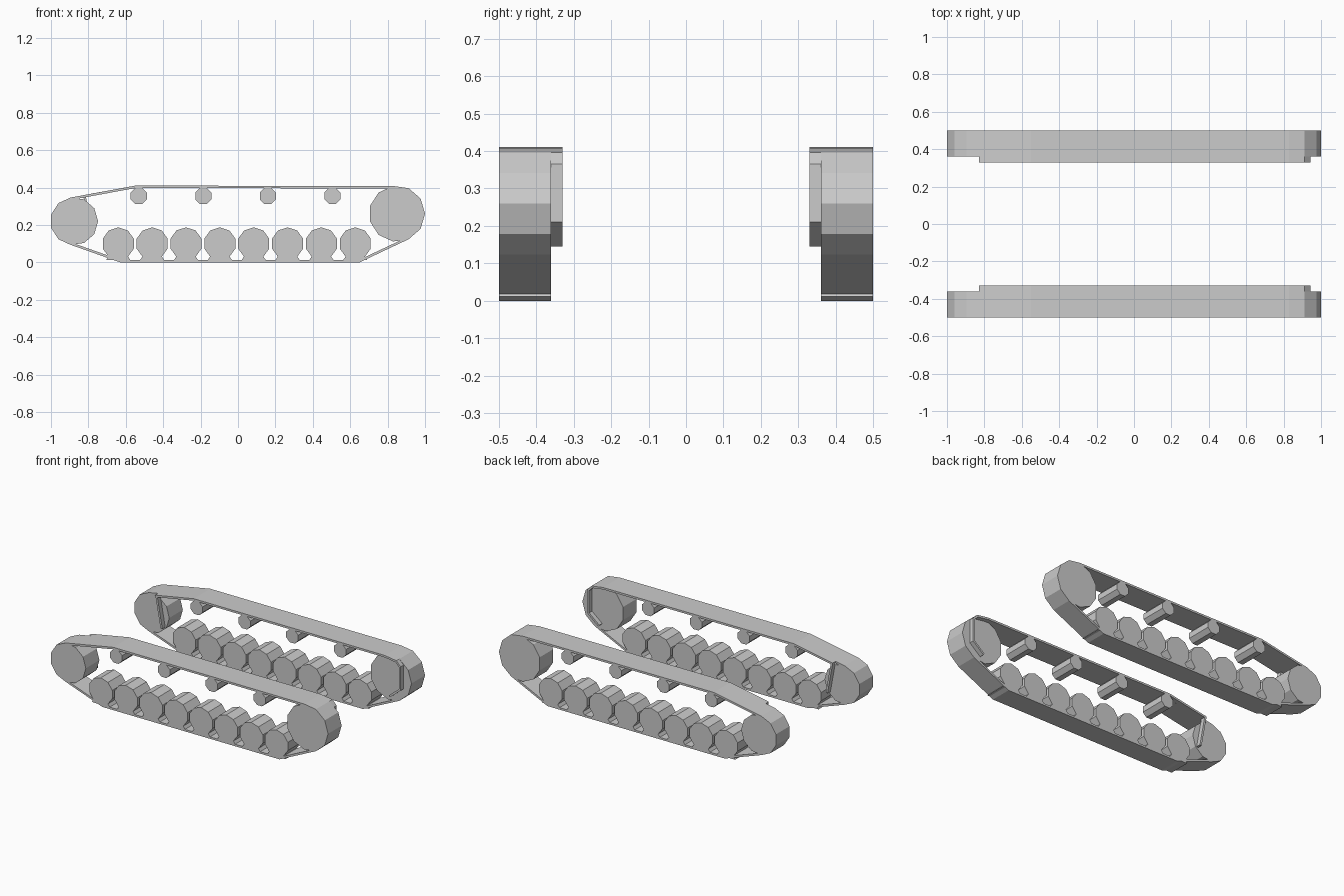
import bpy, bmesh, math
from mathutils import Vector

if "Cube" in bpy.data.objects:
    bpy.data.objects.remove(bpy.data.objects["Cube"])

INNER, OUTER, FLANGE = 0.36, 0.5, 0.33


def finish(name, bm):
    bmesh.ops.recalc_face_normals(bm, faces=bm.faces)
    me = bpy.data.meshes.new(name)
    bm.to_mesh(me)
    bm.free()
    ob = bpy.data.objects.new(name, me)
    bpy.context.collection.objects.link(ob)
    mod = ob.modifiers.new("other_side", 'MIRROR')
    mod.use_axis = (False, True, False)
    return ob


def ngon(cx, cz, r, n, start=0.0):
    return [(cx + r * math.cos(start + 2 * math.pi * i / n),
             cz + r * math.sin(start + 2 * math.pi * i / n)) for i in range(n)]


def prism(name, pts, y0, y1):
    bm = bmesh.new()
    a = [bm.verts.new((x, y0, z)) for x, z in pts]
    b = [bm.verts.new((x, y1, z)) for x, z in pts]
    bm.faces.new(a)
    bm.faces.new(b[::-1])
    for i in range(len(pts)):
        j = (i + 1) % len(pts)
        bm.faces.new((a[i], a[j], b[j], b[i]))
    return finish(name, bm)


def band(name, pts, y0, y1, t, closed):
    """Strip of thickness t, running clockwise, thickened to its right side."""
    n = len(pts)
    p = [Vector(q) for q in pts]
    inner = []
    for i in range(n):
        d1 = p[i] - p[i - 1] if closed or i > 0 else p[1] - p[0]
        d2 = p[(i + 1) % n] - p[i] if closed or i < n - 1 else d1
        n1 = Vector((d1.y, -d1.x)).normalized()
        n2 = Vector((d2.y, -d2.x)).normalized()
        inner.append(p[i] + (n1 + n2) * t / (1 + n1.dot(n2)))
    bm = bmesh.new()
    rings = [[bm.verts.new((u.x, y, u.y)) for y, u in
              ((y0, p[i]), (y1, p[i]), (y1, inner[i]), (y0, inner[i]))] for i in range(n)]
    for i in range(n if closed else n - 1):
        r, s = rings[i], rings[(i + 1) % n]
        for k in range(4):
            m = (k + 1) % 4
            bm.faces.new((r[k], r[m], s[m], s[k]))
    if not closed:
        bm.faces.new(rings[0])
        bm.faces.new(rings[-1])
    return finish(name, bm)


# End wheels: eleven-sided drums
idler = ngon(-0.876, 0.22, 0.128, 11)
sprocket = ngon(0.85, 0.26, 0.15, 11)
prism("idler_wheel", idler, INNER, OUTER)
prism("drive_wheel", sprocket, INNER, OUTER)

# Track belt: wraps the outer corners of both end wheels
belt = [idler[k] for k in (8, 7, 6, 5, 4, 3)]
belt += [(-0.55, 0.41)]
belt += [sprocket[k] for k in (3, 2, 1, 0, 10, 9)]
belt += [(0.65, 0.0), (-0.63, 0.0)]
band("track_belt", belt, INNER, OUTER, 0.013, True)

# Wider inner edge of the upper run, turning down beside the end wheels
edge = [(-0.79, 0.15), (-0.828, 0.359), (-0.55, 0.41), sprocket[3], sprocket[2],
        (0.943, 0.365), (0.943, 0.21), (0.865, 0.145)]
band("upper_belt_edge", edge, FLANGE, INNER, 0.013, False)

# Road wheels with flared feet on the lower run
for i in range(8):
    x = -0.64 + 0.181 * i
    prism("road_wheel", ngon(x, 0.1, 0.087, 10, math.pi / 2), INNER, OUTER)
    prism("wheel_foot", [(x - 0.065, 0.012), (x + 0.065, 0.012),
                         (x + 0.035, 0.055), (x - 0.035, 0.055)], INNER, OUTER)

# Return rollers under the upper run
for i in range(4):
    x = -0.53 + 0.345 * i
    prism("return_roller", ngon(x, 0.355, 0.047, 8, math.pi / 8), FLANGE, OUTER)
